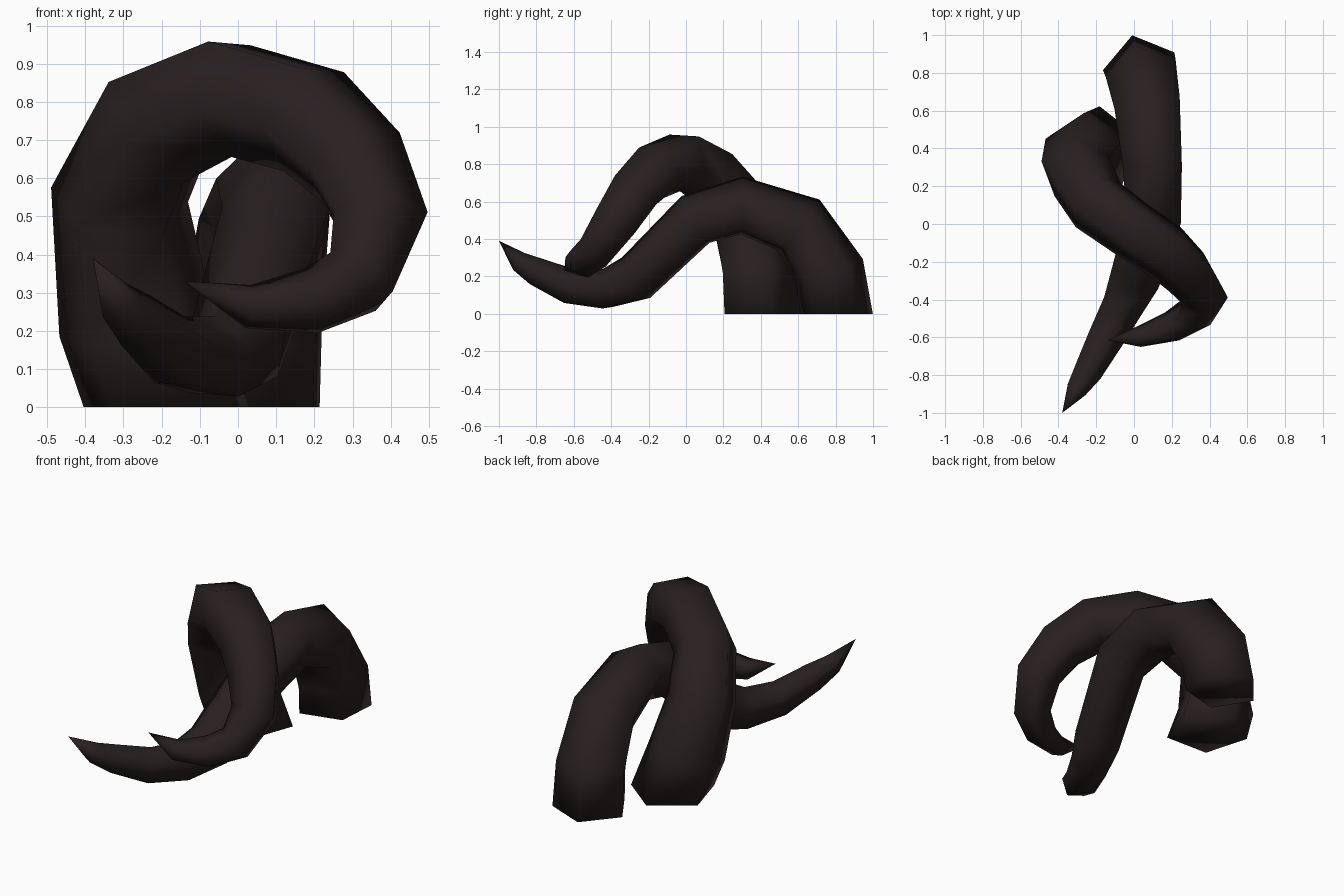
import bpy
import bmesh
from math import radians, cos, sin, tau
from mathutils import Vector

if "Cube" in bpy.data.objects:
    bpy.data.objects.remove(bpy.data.objects["Cube"], do_unlink=True)

SIDES = 5

dark_brown = bpy.data.materials.new("dark_brown")
dark_brown.use_nodes = True
colour = (0.022, 0.0145, 0.0145, 1)
dark_brown.diffuse_color = colour
shader = dark_brown.node_tree.nodes["Principled BSDF"]
shader.inputs["Base Color"].default_value = colour
shader.inputs["Roughness"].default_value = 0.8


def tentacle(name, path, tip, phase):
    """Five-sided tube along (x, y, z, radius) stations, tapering to a point."""
    centres = [Vector(p[:3]) for p in path] + [Vector(tip)]
    bm = bmesh.new()
    tangent = Vector((0, 0, 1))
    across = Vector((cos(radians(phase)), sin(radians(phase)), 0))
    rings = []
    for i, station in enumerate(path):
        if i:
            # Carry the frame along the bend without twisting it
            before = (centres[i] - centres[i - 1]).normalized()
            after = (centres[i + 1] - centres[i]).normalized()
            new_tangent = (before + after).normalized()
            across = tangent.rotation_difference(new_tangent) @ across
            tangent = new_tangent
        side = tangent.cross(across)
        rings.append([
            bm.verts.new(centres[i] + station[3] * (
                across * cos(tau * k / SIDES) + side * sin(tau * k / SIDES)))
            for k in range(SIDES)])

    # Walls, pointed tip and flat base
    for low, high in zip(rings, rings[1:]):
        for k in range(SIDES):
            n = (k + 1) % SIDES
            bm.faces.new((low[k], low[n], high[n], high[k]))
    point = bm.verts.new(tip)
    for k in range(SIDES):
        bm.faces.new((rings[-1][k], rings[-1][(k + 1) % SIDES], point))
    bm.faces.new(rings[0][::-1])
    bmesh.ops.recalc_face_normals(bm, faces=bm.faces)
    for face in bm.faces:
        face.smooth = True

    mesh = bpy.data.meshes.new(name)
    bm.to_mesh(mesh)
    bm.free()
    mesh.materials.append(dark_brown)
    obj = bpy.data.objects.new(name, mesh)
    bpy.context.collection.objects.link(obj)


# Long tentacle arching forward from the back
tentacle("long_tentacle", [
    (0.04, 0.80, 0, 0.205),
    (0.05, 0.765, 0.22, 0.20),
    (0.08, 0.605, 0.465, 0.185),
    (0.105, 0.30, 0.57, 0.165),
    (0.11, 0.05, 0.495, 0.155),
    (0.01, -0.275, 0.18, 0.14),
    (-0.06, -0.43, 0.125, 0.115),
    (-0.155, -0.61, 0.14, 0.10),
    (-0.25, -0.79, 0.22, 0.08),
    (-0.31, -0.885, 0.275, 0.058),
], (-0.38, -1.0, 0.39), 104)

# Curled tentacle looping over the long one
tentacle("curled_tentacle", [
    (-0.19, 0.395, 0, 0.228),
    (-0.27, 0.375, 0.22, 0.215),
    (-0.31, 0.29, 0.53, 0.19),
    (-0.21, 0.12, 0.735, 0.175),
    (-0.02, -0.02, 0.82, 0.165),
    (0.175, -0.15, 0.765, 0.16),
    (0.30, -0.27, 0.645, 0.145),
    (0.37, -0.37, 0.49, 0.13),
    (0.32, -0.48, 0.335, 0.105),
    (0.20, -0.55, 0.28, 0.09),
    (0.03, -0.60, 0.265, 0.06),
], (-0.14, -0.615, 0.33), 160)
